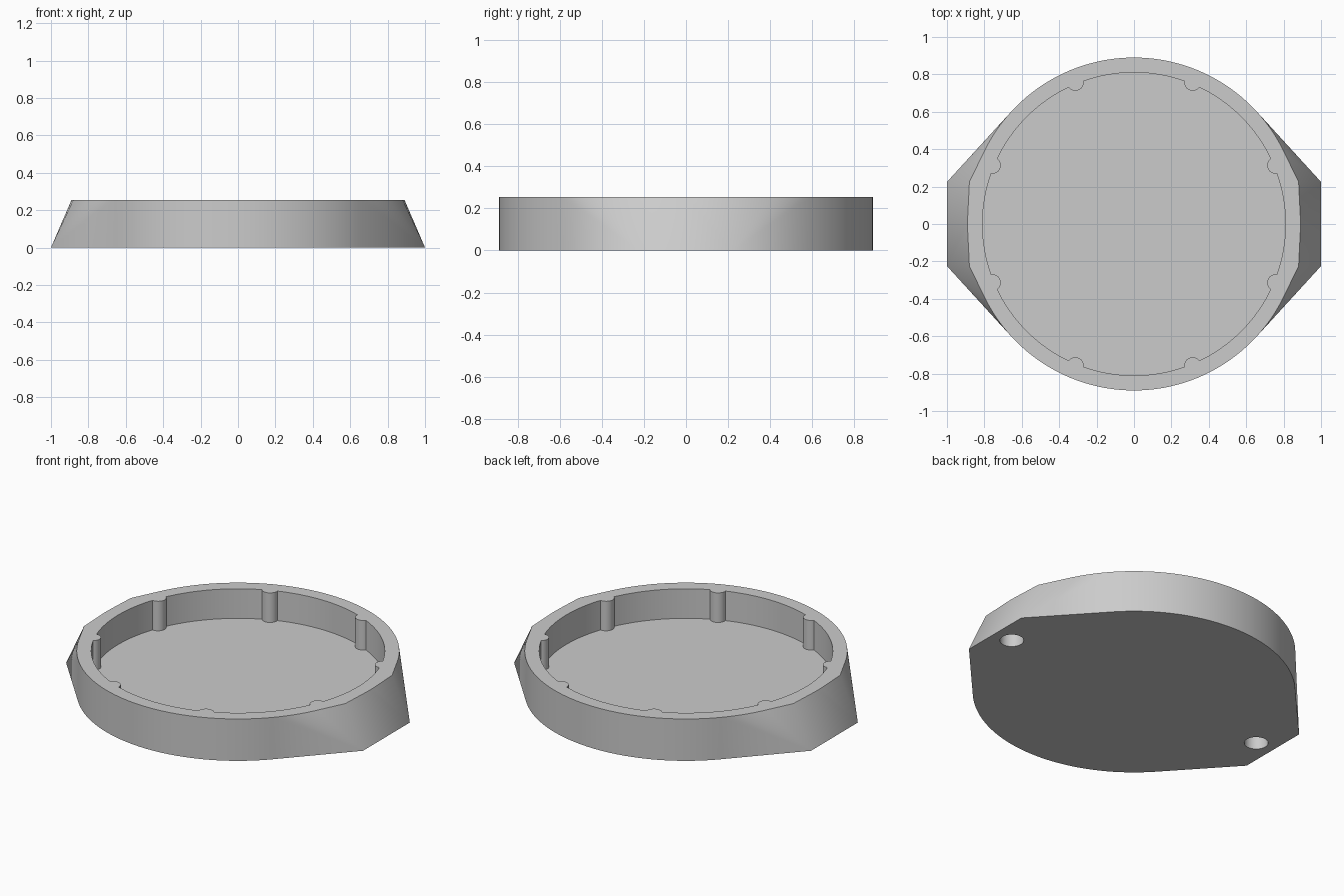
import bpy, bmesh
from math import cos, sin, pi, radians

cube = bpy.data.objects.get("Cube")
if cube:
    bpy.data.objects.remove(cube, do_unlink=True)

HEIGHT, RADIUS = 0.255, 0.89
RECESS_RADIUS, FLOOR = 0.81, 0.075

grey = bpy.data.materials.new("plain_grey")
grey.use_nodes = True
grey.diffuse_color = (0.6, 0.6, 0.6, 1)
grey.node_tree.nodes["Principled BSDF"].inputs["Base Color"].default_value = (0.6, 0.6, 0.6, 1)


def make_object(name, bm):
    bmesh.ops.recalc_face_normals(bm, faces=bm.faces)
    mesh = bpy.data.meshes.new(name)
    bm.to_mesh(mesh)
    bm.free()
    mesh.materials.append(grey)
    obj = bpy.data.objects.new(name, mesh)
    bpy.context.collection.objects.link(obj)
    return obj


def cylinders(name, centres, radius, z0, z1, sides):
    bm = bmesh.new()
    for x, y in centres:
        made = bmesh.ops.create_cone(bm, cap_ends=True, segments=sides,
                                     radius1=radius, radius2=radius, depth=z1 - z0)
        bmesh.ops.translate(bm, verts=made["verts"], vec=(x, y, (z0 + z1) / 2))
    return make_object(name, bm)


def subtract(target, cutter):
    mod = target.modifiers.new("cut", 'BOOLEAN')
    mod.operation, mod.solver, mod.object = 'DIFFERENCE', 'EXACT', cutter
    bpy.ops.object.select_all(action='DESELECT')
    bpy.context.view_layer.objects.active = target
    target.select_set(True)
    bpy.ops.object.modifier_apply(modifier=mod.name)
    bpy.data.objects.remove(cutter, do_unlink=True)


# Round body stretched over a flared lug on each side
bm = bmesh.new()
for z, lug_x in ((0, 1.0), (HEIGHT, 0.88)):
    for i in range(144):
        a = 2 * pi * i / 144
        bm.verts.new((RADIUS * cos(a), RADIUS * sin(a), z))
    for sx in (-1, 1):
        for sy in (-1, 1):
            bm.verts.new((sx * lug_x, sy * 0.225, z))
hull = bmesh.ops.convex_hull(bm, input=bm.verts)
loose = [v for v in bm.verts if not v.link_faces]
bmesh.ops.delete(bm, geom=loose, context='VERTS')
bmesh.ops.dissolve_limit(bm, angle_limit=radians(0.1), verts=bm.verts, edges=bm.edges)
body = make_object("tray_body", bm)

# Recess, leaving eight half-round ribs on its wall
recess = cylinders("recess_cutter", [(0, 0)], RECESS_RADIUS, FLOOR, HEIGHT + 0.1, 144)
rib_angles = [radians(22.5 + 45 * i) for i in range(8)]
ribs = cylinders("rib_cutter", [(0.82 * cos(a), 0.82 * sin(a)) for a in rib_angles],
                 0.045, 0, HEIGHT + 0.2, 32)
subtract(recess, ribs)
subtract(body, recess)

# Blind holes under the lugs
holes = cylinders("hole_cutter", [(-0.88, 0), (0.88, 0)], 0.066, -0.1, 0.08, 40)
subtract(body, holes)

bpy.ops.object.shade_smooth_by_angle(angle=radians(25))
